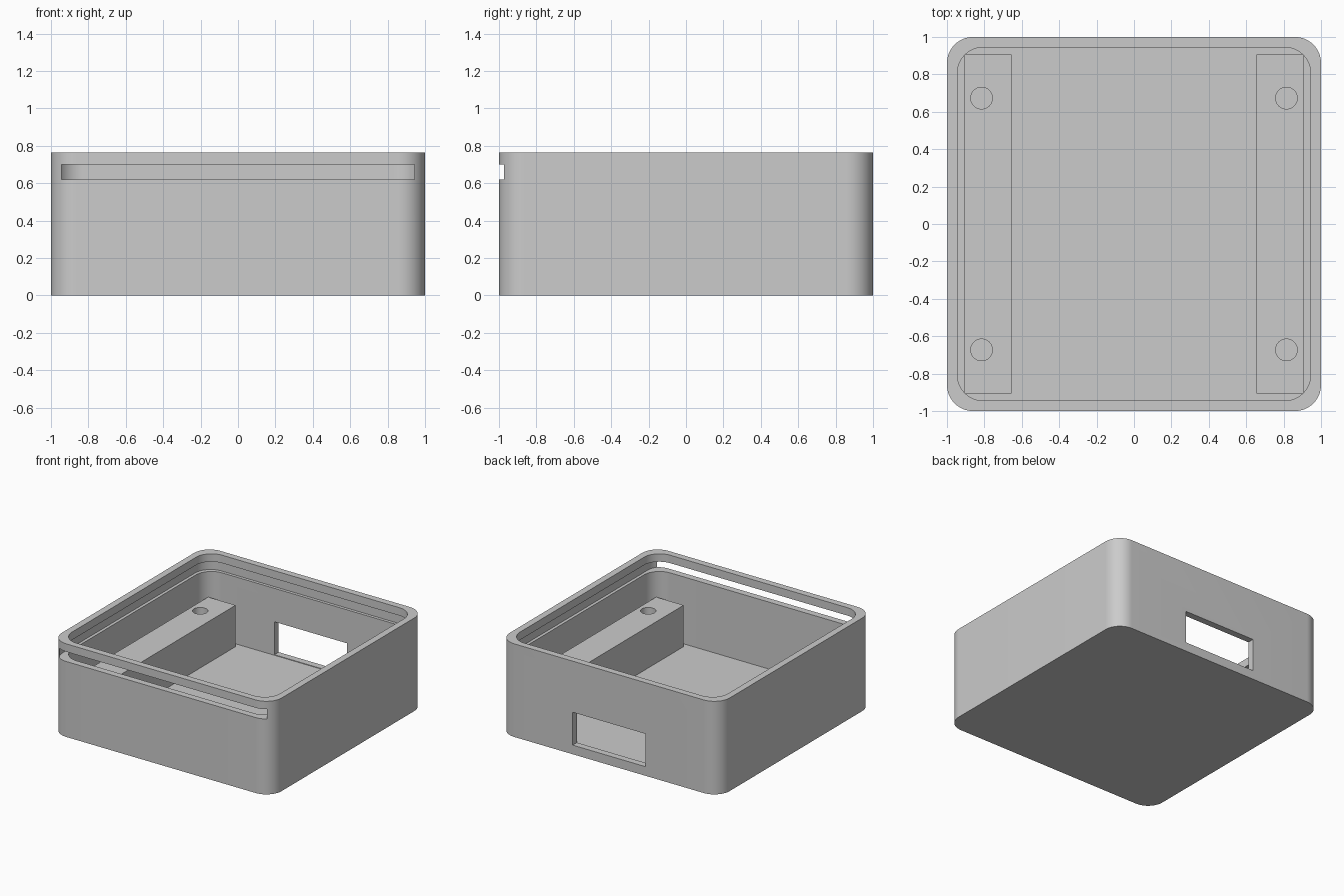
import bpy, bmesh
from math import sin, cos, pi, radians

cube = bpy.data.objects.get("Cube")
if cube:
    bpy.data.objects.remove(cube, do_unlink=True)

# The one colour
grey = bpy.data.materials.new("light grey plastic")
grey.use_nodes = True
GREY = (0.6, 0.6, 0.6, 1)
grey.diffuse_color = GREY
grey.node_tree.nodes["Principled BSDF"].inputs["Base Color"].default_value = GREY

CORNER = 0.14
WALL_INNER = 0.945
FLOOR = 0.07
HEIGHT = 0.765
RAIL_TOP = 0.41


def prism(name, outline, z0, z1):
    """Extrude a closed plan outline from z0 to z1."""
    bm = bmesh.new()
    base = bm.faces.new([bm.verts.new((x, y, z0)) for x, y in outline])
    top = bmesh.ops.extrude_face_region(bm, geom=[base])["geom"]
    verts = [v for v in top if isinstance(v, bmesh.types.BMVert)]
    bmesh.ops.translate(bm, verts=verts, vec=(0, 0, z1 - z0))
    bmesh.ops.recalc_face_normals(bm, faces=bm.faces)
    mesh = bpy.data.meshes.new(name)
    bm.to_mesh(mesh)
    bm.free()
    mesh.materials.append(grey)
    obj = bpy.data.objects.new(name, mesh)
    bpy.context.collection.objects.link(obj)
    return obj


def rounded(x0, x1, y0, y1, r, steps=16):
    centres = [(x1 - r, y1 - r), (x0 + r, y1 - r), (x0 + r, y0 + r), (x1 - r, y0 + r)]
    return [(cx + r * cos((q + i / steps) * pi / 2), cy + r * sin((q + i / steps) * pi / 2))
            for q, (cx, cy) in enumerate(centres) for i in range(steps + 1)]


def rectangle(x0, x1, y0, y1):
    return [(x0, y0), (x1, y0), (x1, y1), (x0, y1)]


def circle(cx, cy, r, steps=32):
    return [(cx + r * cos(2 * pi * i / steps), cy + r * sin(2 * pi * i / steps))
            for i in range(steps)]


def activate(obj):
    bpy.ops.object.select_all(action="DESELECT")
    obj.select_set(True)
    bpy.context.view_layer.objects.active = obj


def cut(obj, *cutters):
    for cutter in cutters:
        cutter.hide_render = True
        activate(obj)
        mod = obj.modifiers.new("cut", "BOOLEAN")
        mod.operation = "DIFFERENCE"
        mod.solver = "EXACT"
        mod.object = cutter
        bpy.ops.object.modifier_apply(modifier=mod.name)
        bpy.data.objects.remove(cutter, do_unlink=True)
    bpy.ops.object.shade_smooth_by_angle(angle=radians(30))


# Open case: cavity, sliding lid groove open at the front, rear window
case = prism("case", rounded(-1, 1, -1, 1, CORNER), 0, HEIGHT)
w = WALL_INNER
cut(case,
    prism("cavity", rounded(-w, w, -w, w, CORNER), FLOOR, 1),
    prism("lid_groove", rounded(-0.97, 0.97, -1.03, 0.97, CORNER), 0.62, 0.70),
    prism("rear_window", rectangle(-0.33, 0.33, 0.8, 1.2), FLOOR + 0.005, 0.345))

# Mounting rails with screw holes
for side, label in ((1, "left"), (-1, "right")):
    xs = sorted((side * 0.655, side * 0.905))
    rail = prism(label + "_mounting_rail", rectangle(*xs, -0.905, 0.905), FLOOR - 0.02, RAIL_TOP)
    cut(rail, *[prism("screw_hole", circle(side * 0.815, y, 0.058), 0.12, 0.5)
                for y in (-0.673, 0.673)])
